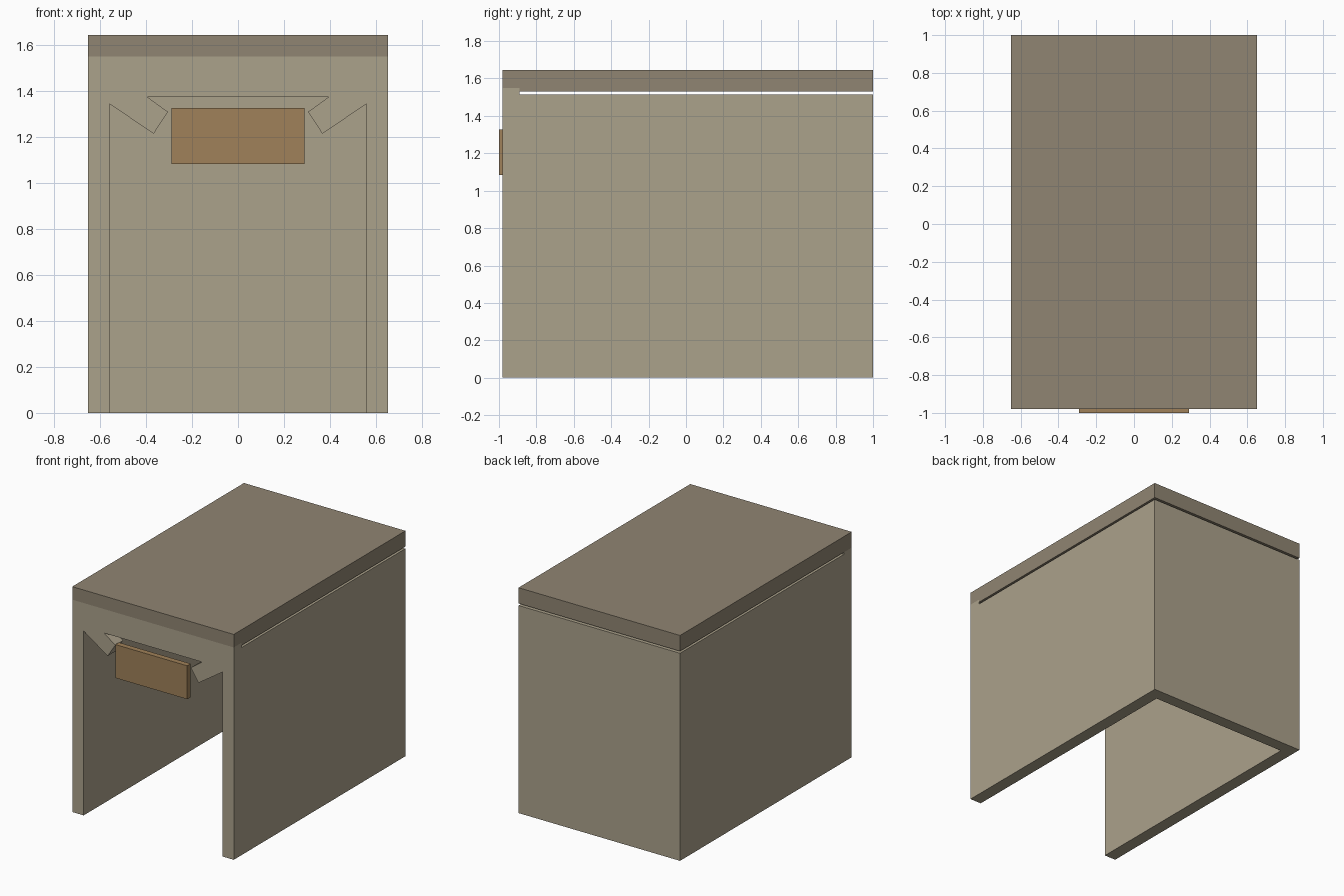
import bpy, bmesh
from mathutils import Vector

if "Cube" in bpy.data.objects:
    bpy.data.objects.remove(bpy.data.objects["Cube"])


def material(name, rgb):
    m = bpy.data.materials.new(name)
    m.diffuse_color = (*rgb, 1)
    m.use_nodes = True
    m.node_tree.nodes["Principled BSDF"].inputs["Base Color"].default_value = m.diffuse_color
    return m


WALL = material("wall_stone", (0.41, 0.36, 0.26))
ROOF = material("roof_stone", (0.28, 0.235, 0.17))
WOOD = material("wood", (0.35, 0.22, 0.10))


def prism(name, points, direction, mat):
    """Extrude a closed outline of 3D points along a direction."""
    bm = bmesh.new()
    face = bm.faces.new([bm.verts.new(p) for p in points])
    geom = bmesh.ops.extrude_face_region(bm, geom=[face])["geom"]
    verts = [g for g in geom if isinstance(g, bmesh.types.BMVert)]
    bmesh.ops.translate(bm, verts=verts, vec=Vector(direction))
    bmesh.ops.recalc_face_normals(bm, faces=bm.faces)
    me = bpy.data.meshes.new(name)
    bm.to_mesh(me)
    bm.free()
    me.materials.append(mat)
    ob = bpy.data.objects.new(name, me)
    bpy.context.collection.objects.link(ob)
    return ob


def mirrored(half):
    """Close a right-hand outline with its copy across x = 0."""
    return half + [(-a, b) for a, b in reversed(half)]


def rect(x, z0, z1):
    return [(-x, z0), (x, z0), (x, z1), (-x, z1)]


W, IN = 0.652, 0.56          # outer and inner half width
FRONT, BACK, T = -0.98, 1.0, 0.09

# Side and back walls: one U-shaped plan, open at the bottom
plan = mirrored([(IN, BACK - T), (IN, FRONT + T), (W, FRONT + T), (W, BACK)])
prism("walls", [(x, y, 0) for x, y in plan], (0, 0, 1.515), WALL)

# Front frame with the notched doorway; its top fills the gap below the roof
frame = mirrored([(0.395, 1.375), (0.305, 1.31), (0.367, 1.215), (IN, 1.345),
                  (IN, 0), (W, 0), (W, 1.55)])
prism("front_frame", [(x, FRONT, z) for x, z in frame], (0, T, 0), WALL)

# Roof slab
prism("roof", [(x, FRONT, z) for x, z in rect(W, 1.53, 1.645)],
      (0, BACK - FRONT, 0), ROOF)

# Sign board hanging in the doorway
prism("sign_board", [(x, -1, z) for x, z in rect(0.29, 1.083, 1.327)],
      (0, 0.04, 0), WOOD)
